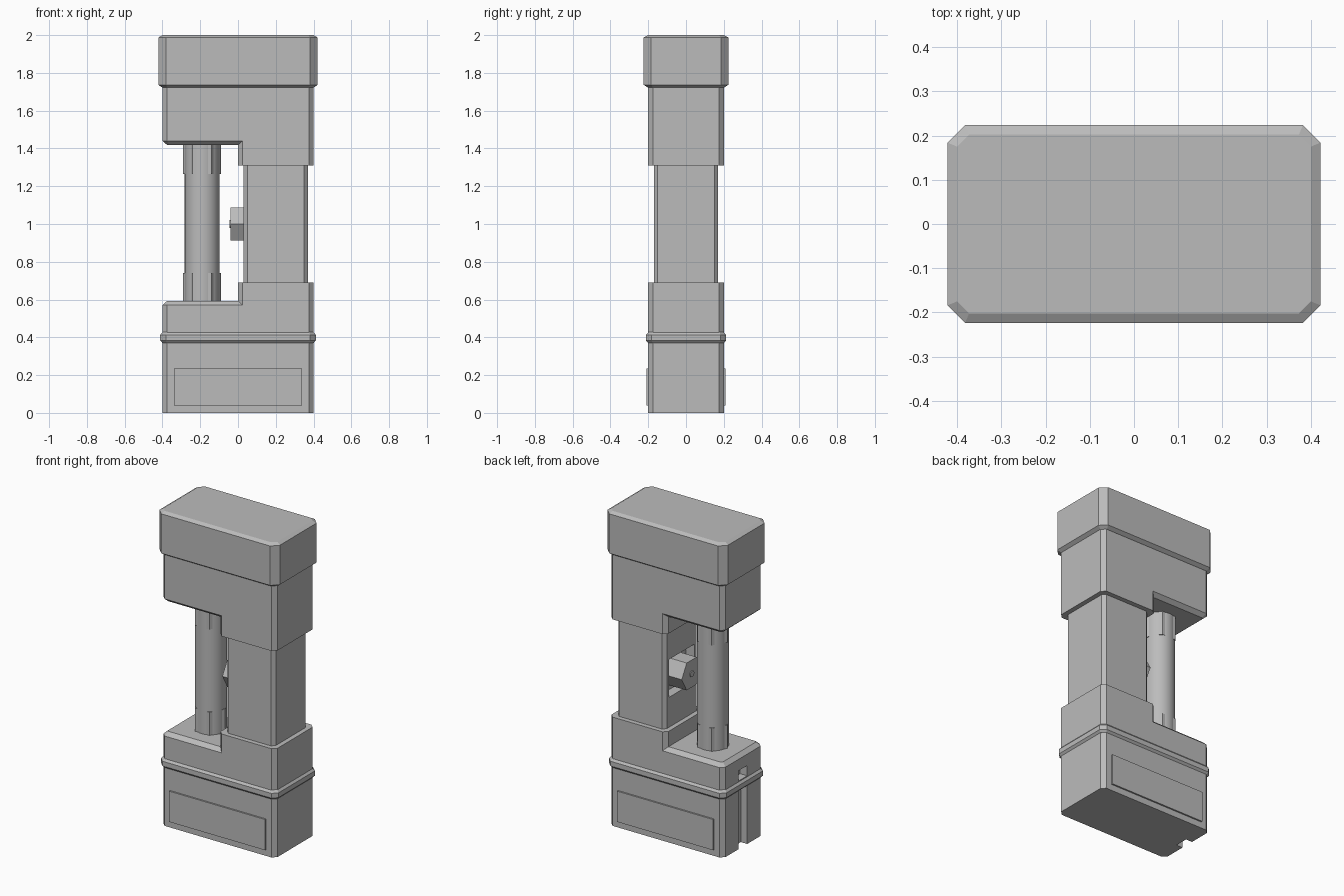
import bpy
import bmesh
from math import radians, cos, sin, pi
from mathutils import Matrix

if "Cube" in bpy.data.objects:
    bpy.data.objects.remove(bpy.data.objects["Cube"])

grey = bpy.data.materials.new("mid_grey")
grey.use_nodes = True
colour = (0.5, 0.5, 0.5, 1)
grey.diffuse_color = colour
grey.node_tree.nodes["Principled BSDF"].inputs["Base Color"].default_value = colour


def finish(name, bm, smooth=False):
    bmesh.ops.recalc_face_normals(bm, faces=bm.faces)
    mesh = bpy.data.meshes.new(name)
    bm.to_mesh(mesh)
    bm.free()
    mesh.materials.append(grey)
    obj = bpy.data.objects.new(name, mesh)
    bpy.context.collection.objects.link(obj)
    if smooth:
        bpy.ops.object.select_all(action="DESELECT")
        obj.select_set(True)
        bpy.context.view_layer.objects.active = obj
        bpy.ops.object.shade_smooth_by_angle(angle=radians(35))
    return obj


def block(name, x0, x1, depth, sections, corner=0.025):
    """Chamfered upright block; each section is (height, inset)."""
    bm = bmesh.new()
    mid, half = (x0 + x1) / 2, (x1 - x0) / 2
    rings = []
    for z, inset in sections:
        a, b, c = half - inset, depth - inset, corner - 0.59 * inset
        outline = [(a, b - c), (a - c, b), (c - a, b), (-a, b - c),
                   (-a, c - b), (c - a, -b), (a - c, -b), (a, c - b)]
        rings.append([bm.verts.new((mid + x, y, z)) for x, y in outline])
    for low, high in zip(rings, rings[1:]):
        for i in range(8):
            j = (i + 1) % 8
            bm.faces.new((low[i], low[j], high[j], high[i]))
    bm.faces.new(rings[0])
    bm.faces.new(rings[-1])
    return finish(name, bm)


def box(name, centre, size):
    bm = bmesh.new()
    bmesh.ops.create_cube(bm, size=1, matrix=Matrix.Translation(centre) @ Matrix.Diagonal((*size, 1)))
    return finish(name, bm)


def rod(name, centre, radius, length, sides, axis="Z", turn=0.0, smooth=False):
    bm = bmesh.new()
    tilt = Matrix.Rotation(radians(90), 4, "Y") if axis == "X" else Matrix()
    bmesh.ops.create_cone(bm, cap_ends=True, segments=sides, radius1=radius, radius2=radius,
                          depth=length,
                          matrix=Matrix.Translation(centre) @ tilt @ Matrix.Rotation(turn, 4, "Z"))
    return finish(name, bm, smooth)


def cut(target, centre, size):
    cutter = box("cutter", centre, size)
    cutter.hide_render = True
    mod = target.modifiers.new("cut", "BOOLEAN")
    mod.operation, mod.object, mod.solver = "DIFFERENCE", cutter, "EXACT"
    bpy.context.view_layer.objects.active = target
    bpy.ops.object.modifier_apply(modifier=mod.name)
    bpy.data.objects.remove(cutter)


# Base with side slot and latch hole
base = block("base", -0.4, 0.4, 0.2, [(0, 0), (0.57, 0), (0.593, 0.025)])
cut(base, (-0.4, 0, 0.18), (0.09, 0.085, 0.4))
cut(base, (-0.4, 0, 0.465), (0.1, 0.085, 0.065))
block("base_step", 0, 0.4, 0.2, [(0.5, 0), (0.69, 0)])
block("base_band", -0.412, 0.412, 0.212,
      [(0.37, 0.012), (0.383, 0), (0.413, 0), (0.43, 0.015)], 0.03)
for side, y in (("front", -0.2), ("back", 0.2)):
    box(side + "_panel", (0, y, 0.137), (0.675, 0.02, 0.195))

# Column with side recess
column = block("column", 0.03, 0.37, 0.17, [(0.65, 0), (1.35, 0)], 0.02)
cut(column, (0.03, 0, 1.0), (0.12, 0.26, 0.24))

# Head and cap
block("head", -0.4, 0.4, 0.2, [(1.418, 0.025), (1.44, 0), (1.74, 0)])
block("head_step", 0, 0.4, 0.2, [(1.31, 0), (1.5, 0)])
block("cap", -0.422, 0.422, 0.224,
      [(1.722, 0.022), (1.737, 0), (1.987, 0), (2.0, 0.022)], 0.04)

# Side tube with hexagonal ends
tube_x = -0.19
rod("tube", (tube_x, 0, 1.005), 0.092, 0.83, 32, smooth=True)
for name, low, high in (("lower_nut", 0.58, 0.74), ("upper_nut", 1.265, 1.43)):
    rod(name, (tube_x, 0, (low + high) / 2), 0.1, high - low, 6, turn=radians(30))

# Hexagonal knob in the recess, with a small centre pin
rod("knob", (0.03, 0, 1.0), 0.1, 0.14, 6, axis="X")
rod("knob_pin", (-0.03, 0, 1.0), 0.02, 0.03, 12, axis="X", smooth=True)
